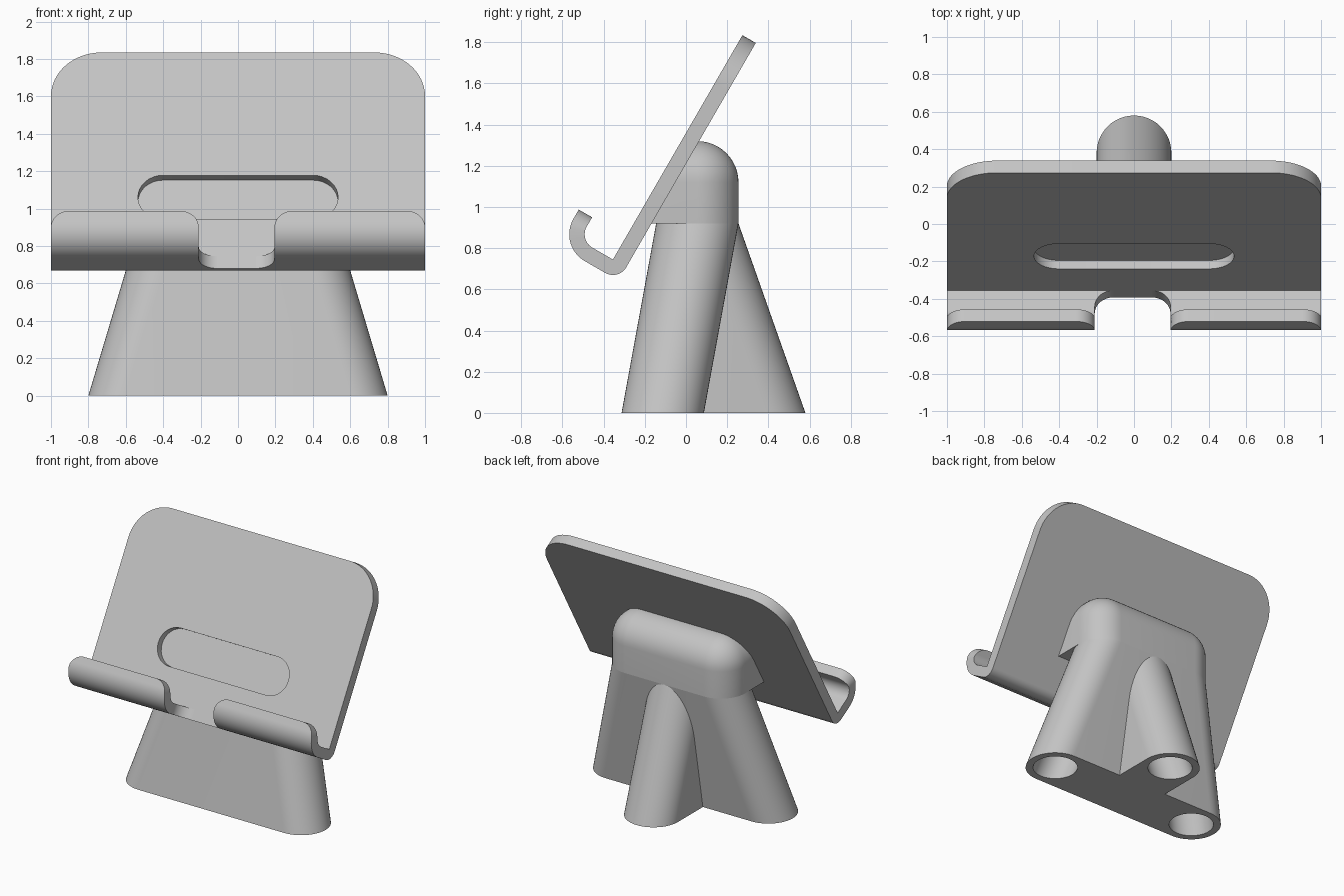
import bpy, bmesh
from math import sin, cos, pi, sqrt, radians
from mathutils import Vector

if "Cube" in bpy.data.objects:
    bpy.data.objects.remove(bpy.data.objects["Cube"])

grey = bpy.data.materials.new("light grey plastic")
grey.use_nodes = True
COLOUR = (0.55, 0.55, 0.55, 1)
grey.diffuse_color = COLOUR
grey.node_tree.nodes["Principled BSDF"].inputs["Base Color"].default_value = COLOUR

THICK = 0.075      # sheet thickness
TOP = 1.258        # plate length up the slope
TILT = radians(60)
ALONG = Vector((0, cos(TILT), sin(TILT)))     # up the plate
OUT = Vector((0, -sin(TILT), cos(TILT)))      # out of its front face
CORNER = Vector((0, -0.355, 0.745))           # inner bend line


def place(x, u, v):
    """Plate coordinates to world."""
    return CORNER + ALONG * u + OUT * v + Vector((x, 0, 0))


def finish(name, bm):
    bmesh.ops.recalc_face_normals(bm, faces=bm.faces)
    mesh = bpy.data.meshes.new(name)
    bm.to_mesh(mesh)
    bm.free()
    mesh.materials.append(grey)
    obj = bpy.data.objects.new(name, mesh)
    bpy.context.collection.objects.link(obj)
    return obj


def loft(name, rings):
    """Skin a list of equal rings and cap both ends."""
    bm = bmesh.new()
    rows = [[bm.verts.new(p) for p in ring] for ring in rings]
    n = len(rows[0])
    for a, b in zip(rows, rows[1:]):
        for i in range(n):
            j = (i + 1) % n
            bm.faces.new((a[i], a[j], b[j], b[i]))
    bm.faces.new(rows[0])
    bm.faces.new(rows[-1])
    return finish(name, bm)


def hull_mesh(points):
    bm = bmesh.new()
    for p in points:
        bm.verts.new(p)
    bmesh.ops.remove_doubles(bm, verts=bm.verts, dist=0.0005)
    result = bmesh.ops.convex_hull(bm, input=bm.verts)
    loose = {g for g in result["geom_interior"] + result["geom_unused"]
             if isinstance(g, bmesh.types.BMVert)}
    bmesh.ops.delete(bm, geom=list(loose), context="VERTS")
    bmesh.ops.dissolve_limit(bm, angle_limit=radians(0.5), verts=bm.verts, edges=bm.edges)
    return bm


def disc(centre, r, n=48):
    return [Vector(centre) + Vector((r * cos(2 * pi * i / n), r * sin(2 * pi * i / n), 0))
            for i in range(n)]


def arc(cx, cy, r, start, end, n=16):
    return [(cx + r * cos(radians(start + (end - start) * i / n)),
             cy + r * sin(radians(start + (end - start) * i / n))) for i in range(n + 1)]


def cut(obj, cutter):
    mod = obj.modifiers.new("cut", "BOOLEAN")
    mod.operation = "DIFFERENCE"
    mod.solver = "EXACT"
    mod.object = cutter
    bpy.context.view_layer.objects.active = obj
    bpy.ops.object.modifier_apply(modifier=mod.name)
    bpy.data.objects.remove(cutter)


# Back plate with rounded top corners and a shallow oval recess
R = 0.27
outline = [(-1, 0), (1, 0)] + arc(1 - R, TOP - R, R, 0, 90) + arc(R - 1, TOP - R, R, 90, 180)
plate = loft("back_plate", [[place(x, u, v) for x, u in outline] for v in (-THICK, 0)])
SLOT_R, SLOT_U = 0.135, 0.365
oval = arc(0.4, SLOT_U, SLOT_R, -90, 90) + arc(-0.4, SLOT_U, SLOT_R, 90, 270)
cut(plate, loft("slot_cutter", [[place(x, u, v) for x, u in oval] for v in (-0.052, 0.1)]))

# Rounded bend along the bottom of the plate
bend = [(0, 0)] + arc(0, 0, THICK, 180, 270)
parts = [plate, loft("bottom_bend", [[place(x, u, v) for u, v in bend] for x in (-1, 1)])]

# Two hooked lips with rounded ends, either side of a cable notch
LIP_END, LIP_R, BEND_V = 0.127, 0.1, 0.115


def rounding(d):
    """Inset of a rounded corner, d measured past its start."""
    d = min(max(d, 0), LIP_R)
    return LIP_R - sqrt(LIP_R ** 2 - d ** 2)


def lip(name, side, inner_x):
    pairs = []
    for i in range(16):
        v = LIP_R * (1 - cos(pi / 2 * i / 15))
        pairs.append(((0, v), (-THICK, v)))
    for i in range(25):
        a = pi / 2 * i / 24
        pairs.append(tuple((THICK - r * cos(a), BEND_V + r * sin(a)) for r in (THICK, 2 * THICK)))
    for i in range(1, 15):
        u = THICK + (LIP_END - THICK) * sin(pi / 2 * i / 14)
        pairs.append(((u, BEND_V + THICK), (u, BEND_V + 2 * THICK)))
    rings = []
    for pair in pairs:
        spans = []
        for u, v in pair:
            end = rounding(u - LIP_END + LIP_R)
            near = inner_x + side * (end - rounding(LIP_R - v))
            spans.append((place(near, u, v), place(side * (1 - end), u, v)))
        (a, b), (c, d) = spans
        rings.append((a, b, d, c))
    return loft(name, rings)


parts += [lip("left_lip", 1, 0.195), lip("right_lip", -1, -0.21)]

# Stand head: a long dome run forward into the plate
NECK_Z, DOME_Z, AXIS_Y, LEG_R = 0.92, 1.12, 0.055, 0.2
HEAD_X = 0.325
points = []
for s in (-1, 1):
    points += disc((s * HEAD_X, AXIS_Y, NECK_Z), LEG_R)
    for k in range(12):
        a = pi / 2 * k / 12
        points += disc((s * HEAD_X, AXIS_Y, DOME_Z + LEG_R * sin(a)), LEG_R * cos(a))
    points.append(Vector((s * HEAD_X, AXIS_Y, DOME_Z + LEG_R)))
    points.append(Vector((s * (HEAD_X + LEG_R), -0.5, NECK_Z)))
    points += [Vector((s * x, -0.5, z)) for x, z in arc(HEAD_X, DOME_Z, LEG_R, 0, 90, 12)]
bm = hull_mesh(points)
cut_plane = bmesh.ops.bisect_plane(bm, geom=bm.verts[:] + bm.edges[:] + bm.faces[:],
                                   plane_co=place(0, 0, -THICK + 0.01), plane_no=OUT,
                                   clear_outer=True)
rim = [e for e in cut_plane["geom_cut"] if isinstance(e, bmesh.types.BMEdge)]
bmesh.ops.contextual_create(bm, geom=rim)
parts.append(finish("stand_head", bm))

# Legs: a wide front pair joined by a web, and one rear leg
FOOT_X, FOOT_Y, REAR_Y = 0.6, -0.113, 0.38
front, rear = [], disc((0, FOOT_Y, 0), LEG_R) + disc((0, REAR_Y, 0), LEG_R)
rear += disc((0, AXIS_Y, NECK_Z), LEG_R)
for s in (-1, 1):
    front += disc((s * FOOT_X, FOOT_Y, 0), LEG_R) + disc((s * HEAD_X, AXIS_Y, NECK_Z), LEG_R)
front_legs = finish("front_legs", hull_mesh(front))
rear_leg = finish("rear_leg", hull_mesh(rear))
parts += [front_legs, rear_leg]

# Round sockets bored up into each foot, along the leg
for leg, foot, top in ((front_legs, (FOOT_X, FOOT_Y, 0), (HEAD_X, AXIS_Y, NECK_Z)),
                       (front_legs, (-FOOT_X, FOOT_Y, 0), (-HEAD_X, AXIS_Y, NECK_Z)),
                       (rear_leg, (0, REAR_Y, 0), (0, AXIS_Y, NECK_Z))):
    foot, top = Vector(foot), Vector(top)
    cut(leg, loft("socket_cutter", [disc(foot.lerp(top, t), 0.15) for t in (-0.05, 0.5)]))

# Smooth the curves, keep the edges crisp
bpy.ops.object.select_all(action="DESELECT")
for part in parts:
    part.select_set(True)
bpy.context.view_layer.objects.active = parts[0]
bpy.ops.object.shade_smooth_by_angle(angle=radians(30))
